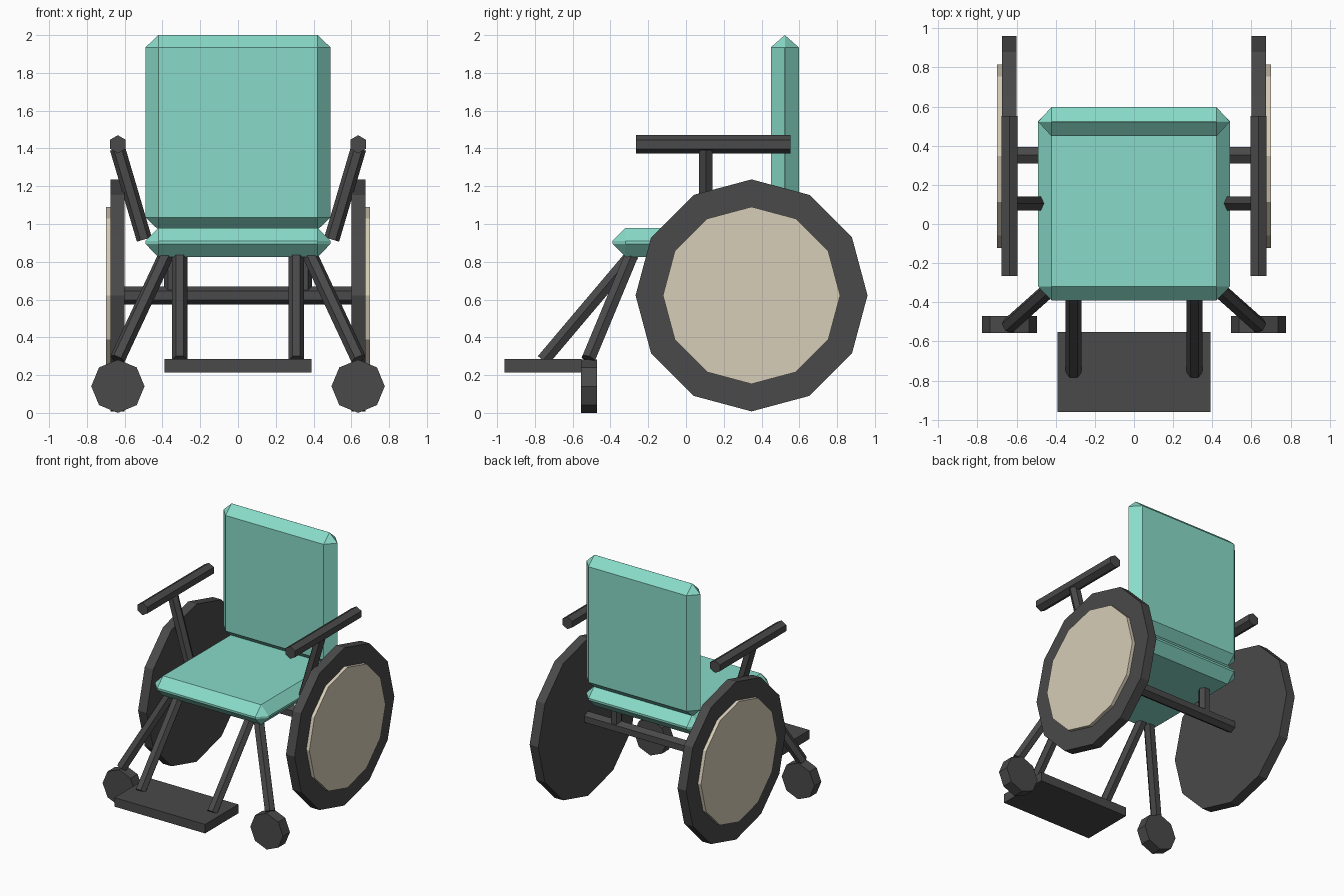
import bpy, bmesh, math
from mathutils import Vector

if "Cube" in bpy.data.objects:
    bpy.data.objects.remove(bpy.data.objects["Cube"])


def material(name, rgb):
    m = bpy.data.materials.new(name)
    m.diffuse_color = (*rgb, 1)
    m.use_nodes = True
    m.node_tree.nodes["Principled BSDF"].inputs["Base Color"].default_value = m.diffuse_color
    return m


TEAL = material("teal_cushion", (0.25, 0.71, 0.585))
DARK = material("dark_grey_frame", (0.067, 0.067, 0.067))
TAN = material("tan_wheel_cover", (0.68, 0.61, 0.48))


def finish(name, bm, mat):
    bmesh.ops.recalc_face_normals(bm, faces=bm.faces)
    me = bpy.data.meshes.new(name)
    bm.to_mesh(me)
    bm.free()
    me.materials.append(mat)
    ob = bpy.data.objects.new(name, me)
    bpy.context.collection.objects.link(ob)
    return ob


def prism(name, a, b, radius, sides, ref, mat):
    """Solid prism from a to b, with one corner pointing along ref."""
    a, b = Vector(a), Vector(b)
    d = (b - a).normalized()
    u = Vector(ref)
    u = (u - d * u.dot(d)).normalized()
    w = d.cross(u)
    bm = bmesh.new()
    rings = []
    for p in (a, b):
        rings.append([bm.verts.new(p + radius * (u * math.cos(t) + w * math.sin(t)))
                      for t in (2 * math.pi * i / sides for i in range(sides))])
    for i in range(sides):
        j = (i + 1) % sides
        bm.faces.new((rings[0][i], rings[0][j], rings[1][j], rings[1][i]))
    bm.faces.new(rings[0])
    bm.faces.new(rings[1])
    return finish(name, bm, mat)


def box(name, lo, hi, mat, chamfer=None):
    """Box between two corners, optionally with chamfered edges (x, y, z cut)."""
    lo, hi = Vector(lo), Vector(hi)
    c, h = (lo + hi) / 2, (hi - lo) / 2
    cut = Vector(chamfer or (0, 0, 0))
    bm = bmesh.new()
    for sx in (-1, 1):
        for sy in (-1, 1):
            for sz in (-1, 1):
                s = Vector((sx, sy, sz))
                for axis in range(3 if chamfer else 1):
                    p = h - cut
                    p[axis] = h[axis]
                    bm.verts.new(c + p * s)
    bmesh.ops.remove_doubles(bm, verts=bm.verts, dist=1e-4)
    bmesh.ops.convex_hull(bm, input=bm.verts)
    bmesh.ops.dissolve_limit(bm, angle_limit=0.01, verts=bm.verts, edges=bm.edges)
    return finish(name, bm, mat)


# cushions
box("seat", (-0.49, -0.39, 0.825), (0.49, 0.595, 0.98), TEAL, (0.068, 0.07, 0.07))
box("backrest", (-0.49, 0.449, 0.97), (0.49, 0.597, 2.0), TEAL, (0.068, 0.0735, 0.065))

# footplate and axle
box("footplate", (-0.39, -0.962, 0.215), (0.39, -0.553, 0.285), DARK)
prism("axle", (-0.62, 0.352, 0.622), (0.62, 0.352, 0.622), 0.048, 6, (0, 0, 1), DARK)

for s, side in ((-1, "left"), (1, "right")):
    # large wheel with raised cover on the outside
    prism(side + "_wheel", (s * 0.60, 0.347, 0.622), (s * 0.674, 0.347, 0.622),
          0.614, 12, (0, 0, 1), DARK)
    prism(side + "_wheel_cover", (s * 0.66, 0.347, 0.622), (s * 0.70, 0.347, 0.622),
          0.469, 12, (0, 0, 1), TAN)
    # armrest and its slanted post
    prism(side + "_armrest", (s * 0.636, -0.266, 1.422), (s * 0.636, 0.552, 1.422),
          0.048, 6, (0, 1, 1), DARK)
    prism(side + "_armrest_post", (s * 0.496, 0.105, 0.918), (s * 0.638, 0.105, 1.40),
          0.041, 6, (1, 0, 0), DARK)
    # post joining axle to seat
    prism(side + "_axle_post", (s * 0.35, 0.352, 0.62), (s * 0.35, 0.352, 0.86),
          0.041, 6, (1, 0, 0), DARK)
    # caster wheel and its leg
    prism(side + "_caster", (s * 0.636, -0.556, 0.141), (s * 0.636, -0.47, 0.141),
          0.141, 8, (0, 0, 1), DARK)
    prism(side + "_caster_leg", (s * 0.638, -0.517, 0.285), (s * 0.374, -0.282, 0.85),
          0.041, 6, (1, 0, 0), DARK)
    # footplate strut
    prism(side + "_foot_strut", (s * 0.309, -0.757, 0.278), (s * 0.309, -0.28, 0.842),
          0.041, 6, (1, 0, 0), DARK)
